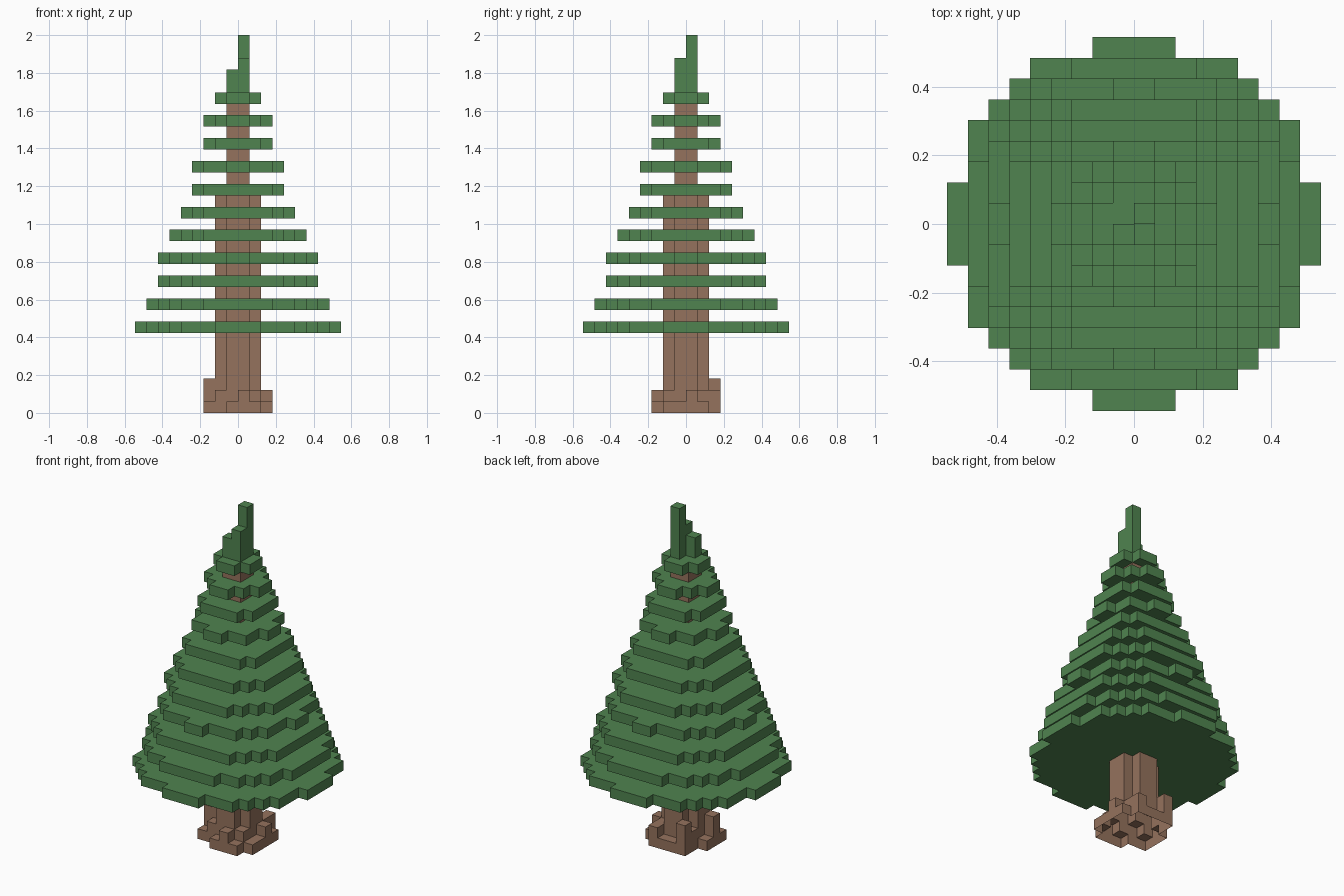
import bpy, bmesh, math
from mathutils import Vector

if "Cube" in bpy.data.objects:
    bpy.data.objects.remove(bpy.data.objects["Cube"])

V = 2 / 33  # voxel size: the tree is 33 voxels tall


def material(name, col):
    m = bpy.data.materials.new(name)
    m.diffuse_color = (*col, 1)
    m.use_nodes = True
    m.node_tree.nodes["Principled BSDF"].inputs["Base Color"].default_value = m.diffuse_color
    return m


def disk(radius, layer):
    n = math.ceil(radius) + 1
    return {(i, j, layer) for i in range(-n, n) for j in range(-n, n)
            if math.hypot(i + .5, j + .5) <= radius}


def column(i, j, bottom, top):
    return {(i, j, k) for k in range(bottom, top)}


def voxel_object(name, cells, solid, mat):
    """Exposed voxel faces only, with flat neighbours merged."""
    bm = bmesh.new()
    for c in cells:
        for axis in range(3):
            for side in (0, 1):
                nb = list(c)
                nb[axis] += 2 * side - 1
                if tuple(nb) in solid or nb[2] < 0:  # ground side stays open
                    continue
                u, v = (axis + 1) % 3, (axis + 2) % 3
                pts = []
                for a, b in ((0, 0), (1, 0), (1, 1), (0, 1)):
                    p = list(c)
                    p[axis] += side
                    p[u] += a
                    p[v] += b
                    pts.append(bm.verts.new(Vector(p) * V))
                bm.faces.new(pts if side else pts[::-1])
    bmesh.ops.remove_doubles(bm, verts=bm.verts, dist=V / 100)
    bmesh.ops.dissolve_limit(bm, angle_limit=0.01, verts=bm.verts, edges=bm.edges)
    bmesh.ops.triangulate(bm, faces=[f for f in bm.faces if len(f.verts) > 4])
    me = bpy.data.meshes.new(name)
    bm.to_mesh(me)
    bm.free()
    me.materials.append(mat)
    bpy.context.collection.objects.link(bpy.data.objects.new(name, me))


# Branch tiers: one-voxel disks on every second layer
radii = [8.8, 8.1, 7.4, 6.6, 6.1, 5.3, 4.45, 3.7, 3.1, 2.6, 1.9]
tiers = [disk(r, 7 + 2 * n) for n, r in enumerate(radii)]
branches = set().union(*tiers)

# Stepped tip
tip = column(0, 0, 28, 33) | column(0, -1, 28, 31) | column(-1, -1, 28, 30)

# Trunk: wide below, narrow above
trunk = set()
for k in range(28):
    trunk |= disk(1.9 if k < 20 else 1.0, k)
trunk -= branches

# Uneven roots around the foot: (i, j) -> height
roots = {(-1, -3): 1, (0, -3): 2, (1, -3): 1,
         (2, -1): 1, (2, 0): 2, (2, 1): 1, (2, -2): 1,
         (-3, -1): 3, (-3, 0): 1, (-3, -2): 1,
         (-2, 2): 3, (-1, 2): 1, (0, 2): 1, (1, 2): 2,
         (-2, -2): 2, (1, -2): 2, (1, 1): 2, (-2, 1): 2}
root_cells = set().union(*(column(i, j, 0, h) for (i, j), h in roots.items()))

solid = branches | tip | trunk | root_cells
green = material("needles", (0.08, 0.23, 0.08))
brown = material("bark", (0.30, 0.17, 0.11))
for n, t in enumerate(tiers):
    voxel_object(f"branch_tier_{n + 1}", t, solid, green)
voxel_object("tree_tip", tip, solid, green)
voxel_object("trunk", trunk, solid, brown)
voxel_object("roots", root_cells, solid, brown)
